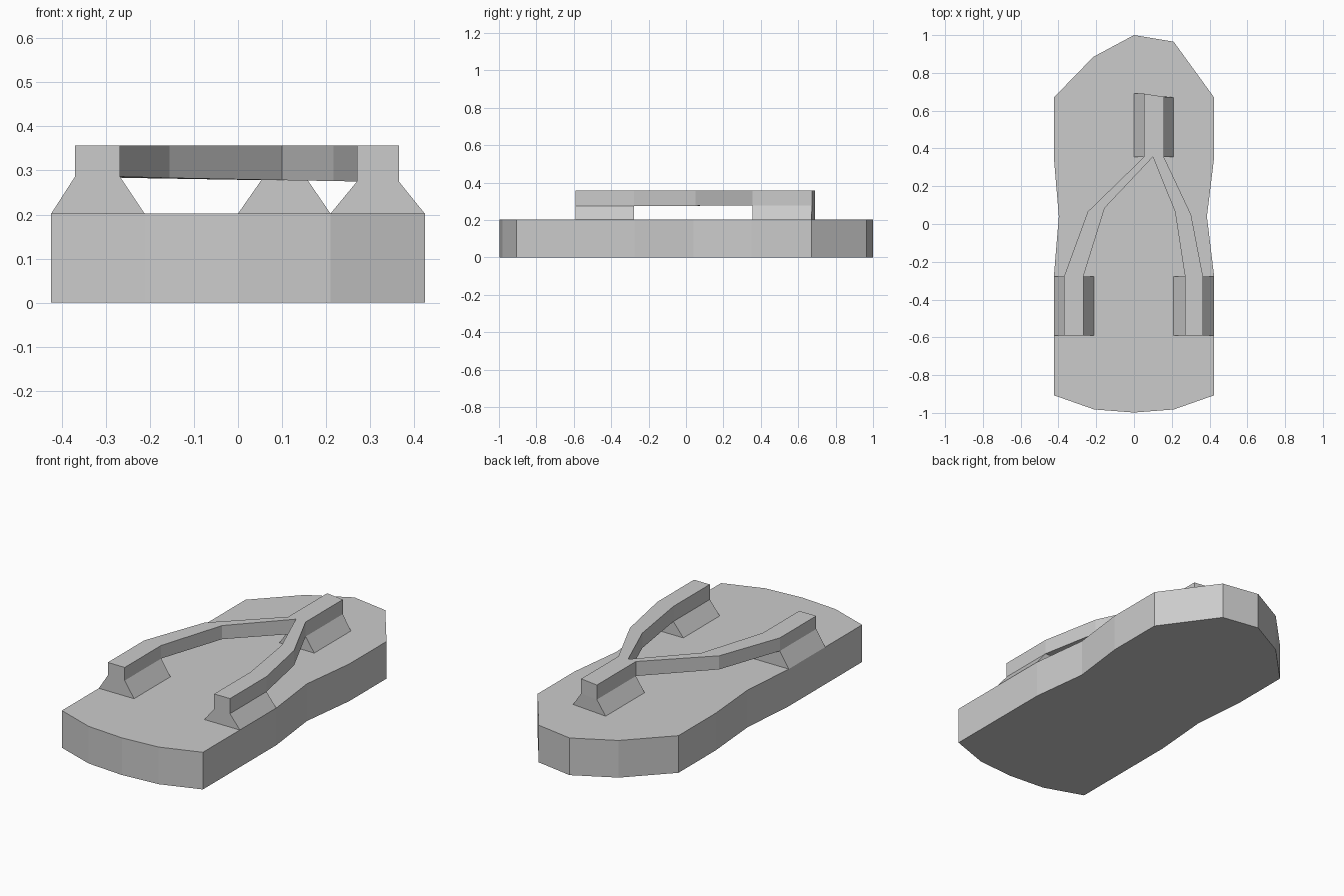
import bpy, bmesh

if "Cube" in bpy.data.objects:
    bpy.data.objects.remove(bpy.data.objects["Cube"])

SOLE_Z, TOP_Z = 0.202, 0.357


def finish(name, bm):
    bmesh.ops.remove_doubles(bm, verts=bm.verts, dist=0.0005)
    bmesh.ops.recalc_face_normals(bm, faces=bm.faces)
    mesh = bpy.data.meshes.new(name)
    bm.to_mesh(mesh)
    bm.free()
    obj = bpy.data.objects.new(name, mesh)
    bpy.context.collection.objects.link(obj)
    return obj


def loft(bm, sections, skip=(), caps=(False, False)):
    """Join four-point sections with quads, leaving out hidden sides and caps."""
    rings = [[bm.verts.new(p) for p in s] for s in sections]
    for a, b in zip(rings, rings[1:]):
        for i in range(4):
            if i not in skip:
                j = (i + 1) % 4
                bm.faces.new((a[i], a[j], b[j], b[i]))
    for ring, cap in zip((rings[0], rings[-1]), caps):
        if cap:
            bm.faces.new(ring)


def band(p, q, z):
    """Rectangular strap section between plan points p and q."""
    return [(*p, z), (*q, z), (*q, TOP_Z), (*p, TOP_Z)]


def foot(x, y, z):
    """Flared section below the strap: x and y run wide, narrow, narrow, wide."""
    return [(x[0], y[0], SOLE_Z), (x[3], y[3], SOLE_Z),
            (x[2], y[2], z), (x[1], y[1], z)]


def anchor(bm, x, back, front, z, caps):
    """Post with a flared foot and an upright upper part."""
    loft(bm, [foot(x, back, z), foot(x, front, z)], skip=(0, 2), caps=(True, True))
    loft(bm, [band((x[1], y[1]), (x[2], y[2]), z) for y in (back, front)],
         skip=(0,), caps=caps)


# Sole: extruded outline
outline = [(0, 1), (0.21, 0.965), (0.424, 0.67), (0.424, 0.35), (0.386, 0.04),
           (0.424, -0.275), (0.424, -0.907), (0.21, -0.982), (0, -0.998),
           (-0.21, -0.982), (-0.424, -0.907), (-0.424, -0.275), (-0.398, 0.04),
           (-0.424, 0.35), (-0.424, 0.67), (-0.215, 0.885)]
bm = bmesh.new()
base = bm.faces.new([bm.verts.new((x, y, 0)) for x, y in outline])
top = bmesh.ops.extrude_face_region(bm, geom=[base], use_keep_orig=True)["geom"]
bmesh.ops.translate(bm, vec=(0, 0, SOLE_Z),
                    verts=[v for v in top if isinstance(v, bmesh.types.BMVert)])
finish("sole", bm)

# Strap: two heel anchors, a toe anchor and two bent bands
bm = bmesh.new()
heel, mid, toe = [-0.59] * 4, [-0.277] * 4, [0.355] * 4
anchor(bm, (-0.424, -0.37, -0.268, -0.212), heel, mid, 0.286, (True, False))
anchor(bm, (0.21, 0.27, 0.365, 0.424), heel, mid, 0.275, (True, False))
anchor(bm, (0, 0.053, 0.158, 0.21), toe, (0.69, 0.69, 0.674, 0.67), 0.278,
       (False, True))
loft(bm, [band((-0.37, -0.277), (-0.268, -0.277), 0.286),
          band((-0.245, 0.065), (-0.155, 0.085), 0.283),
          band((0.053, 0.355), (0.10, 0.355), 0.278)])
loft(bm, [band((0.27, -0.277), (0.365, -0.277), 0.275),
          band((0.217, 0.065), (0.302, 0.05), 0.276),
          band((0.10, 0.355), (0.158, 0.355), 0.278)])
finish("strap", bm)
